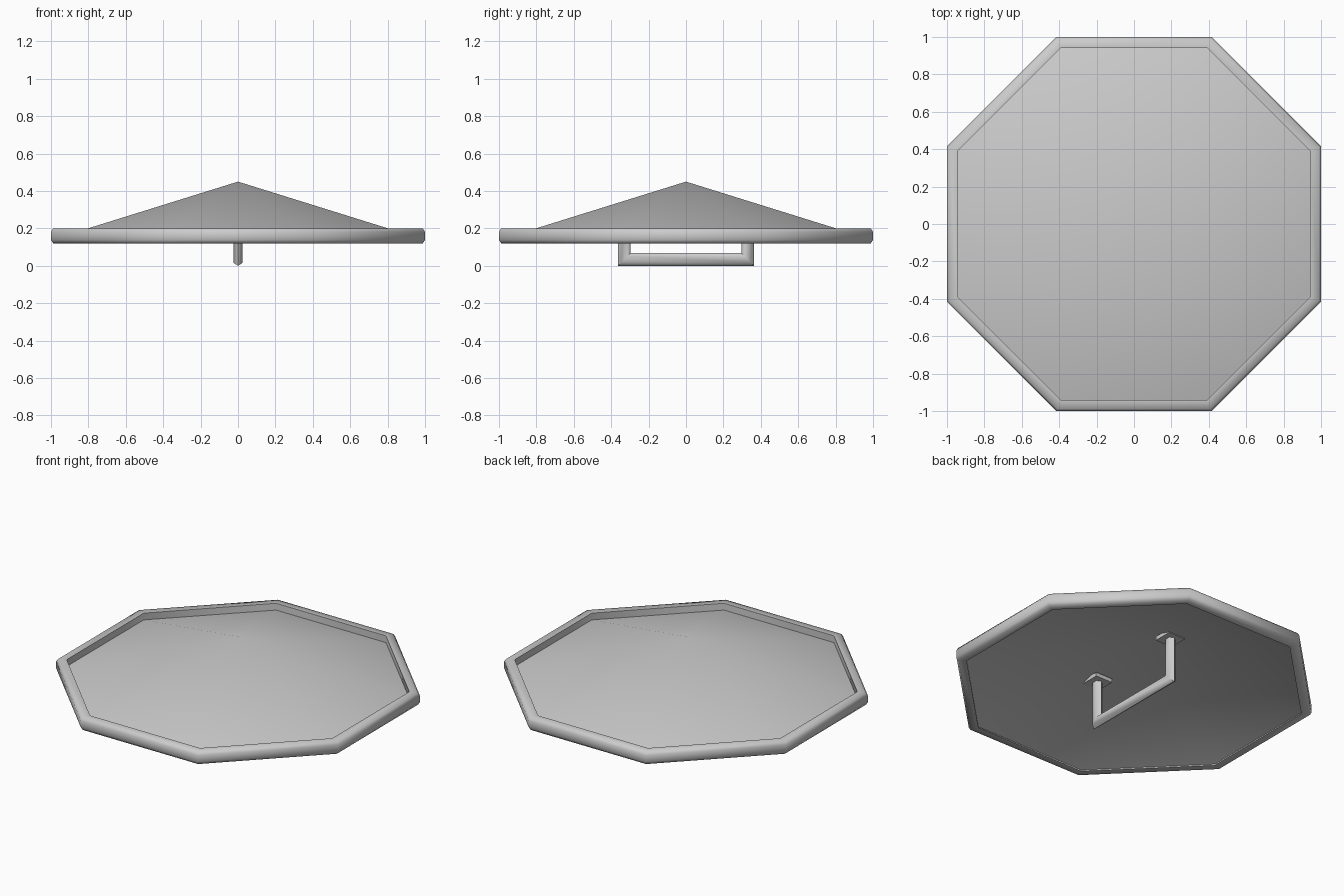
import bpy
import bmesh
from math import cos, sin, pi, radians

cube = bpy.data.objects.get("Cube")
if cube:
    bpy.data.objects.remove(cube, do_unlink=True)

grey = bpy.data.materials.new("plain_grey")
grey.use_nodes = True
GREY = (0.6, 0.6, 0.6, 1)
grey.diffuse_color = GREY
grey.node_tree.nodes["Principled BSDF"].inputs["Base Color"].default_value = GREY


def finish(name, bm, angle):
    """Turn a bmesh into a smooth-shaded object with the grey material."""
    bmesh.ops.remove_doubles(bm, verts=bm.verts, dist=0.0001)
    bmesh.ops.recalc_face_normals(bm, faces=bm.faces)
    mesh = bpy.data.meshes.new(name)
    bm.to_mesh(mesh)
    bm.free()
    mesh.materials.append(grey)
    obj = bpy.data.objects.new(name, mesh)
    bpy.context.collection.objects.link(obj)
    bpy.ops.object.select_all(action="DESELECT")
    obj.select_set(True)
    bpy.context.view_layer.objects.active = obj
    bpy.ops.object.shade_smooth_by_angle(angle=radians(angle))
    return obj


def bridge(bm, a, b):
    """Join two closed rings of vertices with quads."""
    for i in range(len(a)):
        j = (i + 1) % len(a)
        bm.faces.new((a[i], a[j], b[j], b[i]))


def octagon_lathe(name, profile, angle):
    """Sweep a closed (apothem, height) profile around an octagon."""
    bm = bmesh.new()
    rings = []
    for k in range(8):
        t = pi / 8 + k * pi / 4
        rings.append([bm.verts.new((r / cos(pi / 8) * cos(t),
                                    r / cos(pi / 8) * sin(t), z))
                      for r, z in profile])
    for k in range(8):
        bridge(bm, rings[k], rings[(k + 1) % 8])
    bmesh.ops.dissolve_degenerate(bm, dist=0.0001, edges=bm.edges)
    return finish(name, bm, angle)


# Shallow peaked panel, hollow underneath
octagon_lathe("shield_panel",
              [(0, 0.45), (0.95, 0.154), (0.95, 0.125), (0, 0.418)], 40)

# Raised rim with softened outer corners
octagon_lathe("shield_rim",
              [(0.942, 0.12), (0.988, 0.12), (1, 0.138),
               (1, 0.182), (0.988, 0.2), (0.942, 0.2)], 60)

# Grip: hexagonal bar swept along a U path with mitred corners
HALF_WIDTH, HALF_DEPTH = 0.025, 0.034
path = [(-0.33, 0.33, 1, 0), (-0.33, HALF_DEPTH, 1, 1),
        (0.33, HALF_DEPTH, -1, 1), (0.33, 0.33, -1, 0)]
bm = bmesh.new()
rings = []
for y, z, sy, sz in path:
    ring = []
    for k in range(6):
        t = k * pi / 3
        inward = HALF_DEPTH * cos(t)
        side = HALF_WIDTH * sin(t) / sin(pi / 3)
        ring.append(bm.verts.new((side, y + sy * inward, z + sz * inward)))
    rings.append(ring)
for a, b in zip(rings, rings[1:]):
    bridge(bm, a, b)
bm.faces.new(rings[0])
bm.faces.new(rings[-1])
finish("grip_handle", bm, 65)

# Square mounting plates where the grip meets the panel
for name, y in (("front_grip_plate", -0.33), ("back_grip_plate", 0.33)):
    bm = bmesh.new()
    bmesh.ops.create_cube(bm, size=1)
    bmesh.ops.scale(bm, vec=(0.12, 0.12, 0.025), verts=bm.verts)
    bmesh.ops.translate(bm, vec=(0, y, 0.307), verts=bm.verts)
    finish(name, bm, 30)
